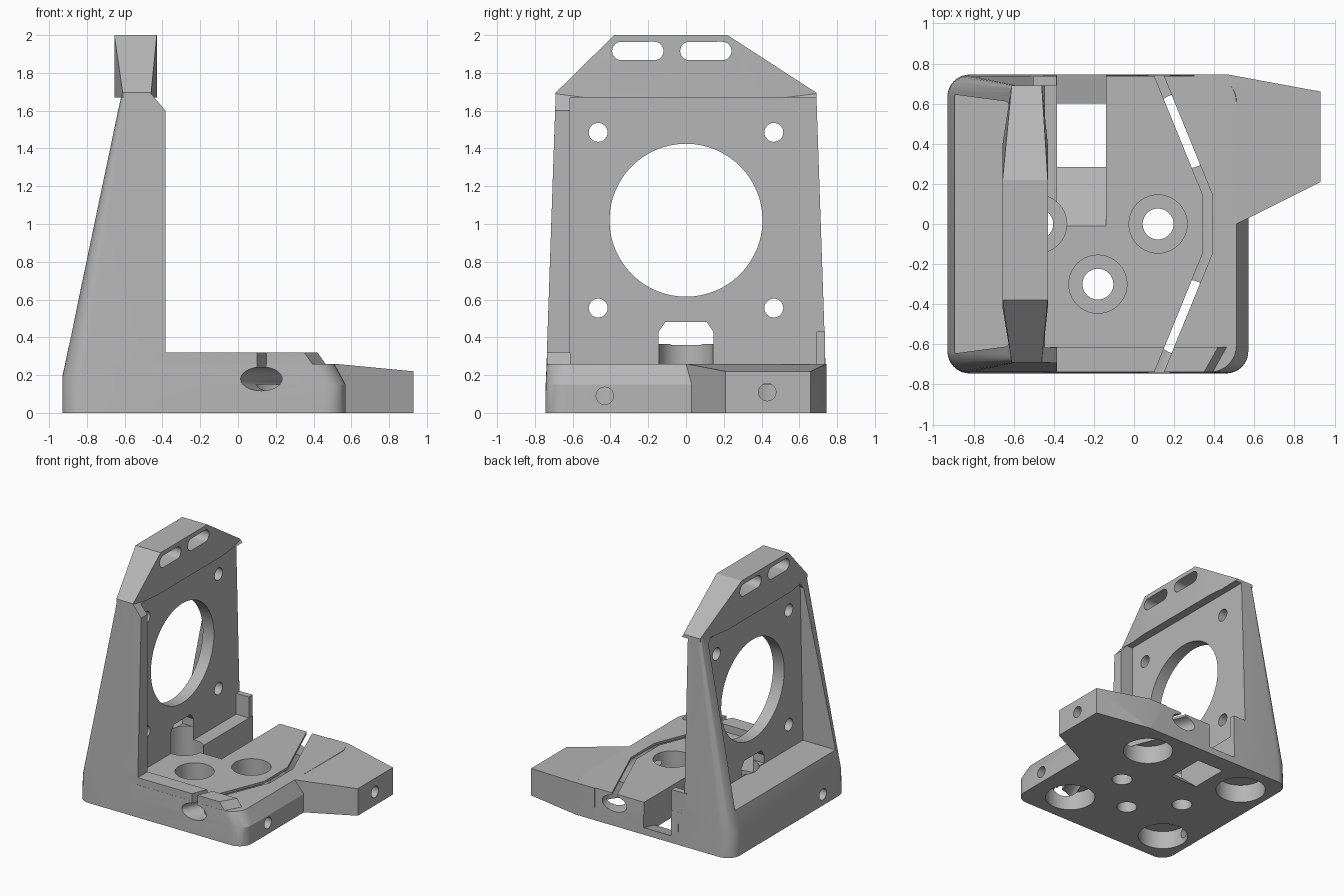
import bpy, bmesh, math
from mathutils import Vector

cube = bpy.data.objects.get("Cube")
if cube:
    bpy.data.objects.remove(cube)

grey = bpy.data.materials.new("plain_grey")
grey.use_nodes = True
grey.diffuse_color = (0.47, 0.47, 0.47, 1)
grey.node_tree.nodes["Principled BSDF"].inputs["Base Color"].default_value = grey.diffuse_color


def finish(bm, name):
    bmesh.ops.recalc_face_normals(bm, faces=bm.faces)
    mesh = bpy.data.meshes.new(name)
    bm.to_mesh(mesh)
    bm.free()
    mesh.materials.append(grey)
    ob = bpy.data.objects.new(name, mesh)
    bpy.context.collection.objects.link(ob)
    return ob


def hull(name, points):
    bm = bmesh.new()
    for p in points:
        bm.verts.new(p)
    res = bmesh.ops.convex_hull(bm, input=bm.verts)
    junk = {v for v in res["geom_interior"] + res["geom_unused"] if isinstance(v, bmesh.types.BMVert)}
    bmesh.ops.delete(bm, geom=list(junk), context="VERTS")
    bmesh.ops.dissolve_limit(bm, angle_limit=0.003, verts=bm.verts, edges=bm.edges)
    return finish(bm, name)


def box(name, x, y, z):
    return hull(name, [(a, b, c) for a in x for b in y for c in z])


def prism_x(name, profile, x):
    return hull(name, [(a, y, z) for a in x for y, z in profile])


def loft(name, rings):
    bm = bmesh.new()
    rows = [[bm.verts.new(p) for p in ring] for ring in rings]
    n = len(rows[0])
    for a, b in zip(rows, rows[1:]):
        for i in range(n):
            j = (i + 1) % n
            bm.faces.new((a[i], a[j], b[j], b[i]))
    bm.faces.new(rows[0])
    bm.faces.new(rows[-1][::-1])
    return finish(bm, name)


def circle(r, n=40):
    return [(r * math.cos(2 * math.pi * i / n), r * math.sin(2 * math.pi * i / n)) for i in range(n)]


def bore_z(x, y, r, z0, z1):
    return loft("bore", [[(x + a, y + b, z) for a, b in circle(r)] for z in (z0, z1)])


def bore_x(y, z, r, x0, x1, n=40):
    return loft("bore", [[(x, y + a, z + b) for a, b in circle(r, n)] for x in (x0, x1)])


def section(z, x0, x1, y, r_back, r_front):
    # Rectangle in plan with its own corner radius at each end
    pts = []
    for sx, cx, r in ((-1, x0 + r_back, r_back), (1, x1 - r_front, r_front)):
        for sy in (-1, 1):
            for i in range(9):
                t = i * math.pi / 16
                pts.append((cx + sx * r * math.cos(t), sy * (y - r + r * math.sin(t)), z))
                if r == 0:
                    break
    return pts


def combine(target, other, operation):
    mod = target.modifiers.new("join", "BOOLEAN")
    mod.operation, mod.solver, mod.object = operation, "EXACT", other
    bpy.context.view_layer.objects.active = target
    bpy.ops.object.modifier_apply(modifier=mod.name)
    bpy.data.objects.remove(other)


def add(target, other):
    combine(target, other, "UNION")


def cut(target, other):
    combine(target, other, "DIFFERENCE")


# Upright with rounded back corners, then its front recess and back pocket
bracket = hull("motor_bracket",
               section(0, -0.93, -0.385, 0.745, 0.11, 0) +
               section(0.19, -0.93, -0.385, 0.74, 0.11, 0) +
               section(0.37, -0.885, -0.385, 0.735, 0.09, 0) +
               section(1.6, -0.635, -0.385, 0.693, 0.04, 0) +
               section(1.69, -0.615, -0.46, 0.69, 0.03, 0))
cut(bracket, box("recess", (-0.5, 0), (-0.615, 1), (0.26, 1.67)))
pocket = [(x, s * y, z) for x in (-1.2, -0.6) for s in (-1, 1)
          for y, z in ((0.645, 0.36), (0.61, 1.62), (0.58, 1.66))]
cut(bracket, hull("pocket", pocket))

# Head, thinner at its sloping shoulders
head = [(x, y, z) for x in (-0.655, -0.43) for y, z in ((-0.38, 2), (0.22, 2), (-0.42, 1.67), (0.4, 1.67))]
head += [(x, y, z) for x in (-0.61, -0.46) for y in (-0.69, 0.69) for z in (1.67, 1.695)]
add(bracket, hull("head", head))

# Base plate, front lip, side arm and small rear stop
add(bracket, hull("base",
                  section(0, -0.45, 0.57, 0.745, 0, 0.11) +
                  section(0.15, -0.45, 0.57, 0.743, 0, 0.11) +
                  section(0.26, -0.45, 0.51, 0.738, 0, 0.13)))
lip = [(-0.42, 0.2), (-0.42, 0.32), (0.42, 0.32), (0.47, 0.25), (0.47, 0.2)]
add(bracket, hull("lip", [(x if x < 0.4 or y > -0.7 else x - 0.07, y, z)
                          for x, z in lip for y in (-0.737, -0.612)]))
arm = [(0.3, 0, 0.26), (0.51, 0, 0.26), (0.84, 0.21, 0.22), (0.93, 0.21, 0.22),
       (0.93, 0.66, 0.22), (0.83, 0.66, 0.22), (0.47, 0.745, 0.26), (0.3, 0.745, 0.26)]
add(bracket, hull("arm", [(x, y, h) for x, y, z in arm for h in (0, z)]))
add(bracket, box("rear_stop", (-0.52, -0.386), (0.69, 0.737), (0.2, 0.43)))

# Motor opening, its four bolt holes and the window at its foot
cut(bracket, bore_x(0, 1.02, 0.405, -0.75, -0.3, 64))
for y in (-0.465, 0.465):
    for z in (0.555, 1.485):
        cut(bracket, bore_x(y, z, 0.05, -0.68, -0.39))
cut(bracket, prism_x("window", [(s * y, z) for s in (-1, 1)
                                for y, z in ((0.145, 0.365), (0.145, 0.43), (0.11, 0.48))], (-0.7, -0.39)))

# Rounded slots in the head
for y in (-0.255, 0.105):
    ends = [(y + math.copysign(0.087, a) + a, 1.916 + b) for a, b in circle(0.049, 32)]
    cut(bracket, prism_x("slot", ends, (-0.8, -0.3)))

# Countersunk screw holes through the floor
for x, y in ((0.12, 0), (-0.18, -0.3), (-0.48, 0)):
    cut(bracket, bore_z(x, y, 0.145, 0.1, 0.4))
    cut(bracket, bore_z(x, y, 0.077, -0.1, 0.2))

# Round sockets under the corners
for x in (-0.68, 0.25):
    for y in (-0.465, 0.465):
        cut(bracket, bore_z(x, y, 0.19, -0.1, 0.15))

# Bolt holes from the sides into the sockets
cut(bracket, bore_x(0.43, 0.11, 0.046, 0.3, 1))
cut(bracket, bore_x(-0.43, 0.09, 0.046, 0.3, 0.7))
cut(bracket, bore_x(-0.43, 0.09, 0.046, -1, -0.75))

# Bent cable tunnel with a thin slot above it
path = [(0.1, -0.8), (0.365, -0.15), (0.365, 0.15), (0.1, 0.8)]
cut(bracket, loft("tunnel", [[(x + a * 1.1, y, 0.18 + b * 0.63) for a, b in circle(0.1)] for x, y in path]))
corners = [(-0.024, 0.18), (0.024, 0.18), (0.024, 0.5), (-0.024, 0.5)]
cut(bracket, loft("slit", [[(x + a, y, z) for a, z in corners] for x, y in path]))

# Drop chute at the back with a square opening
chute = (-0.384, -0.14)
cut(bracket, prism_x("chute", [(-0.01, 0.26), (-0.01, 0.31), (0.34, 0), (0.34, -0.05),
                               (0.6, -0.05), (0.6, 0.31)], chute))
cut(bracket, prism_x("sill", [(0.59, 0.02), (0.8, 0.07), (0.8, 0.31), (0.59, 0.31)], chute))

# Smooth the curved walls and keep edges sharp
for ob in bpy.context.selected_objects:
    ob.select_set(False)
bracket.select_set(True)
bpy.context.view_layer.objects.active = bracket
bpy.ops.object.shade_smooth_by_angle(angle=math.radians(25))
